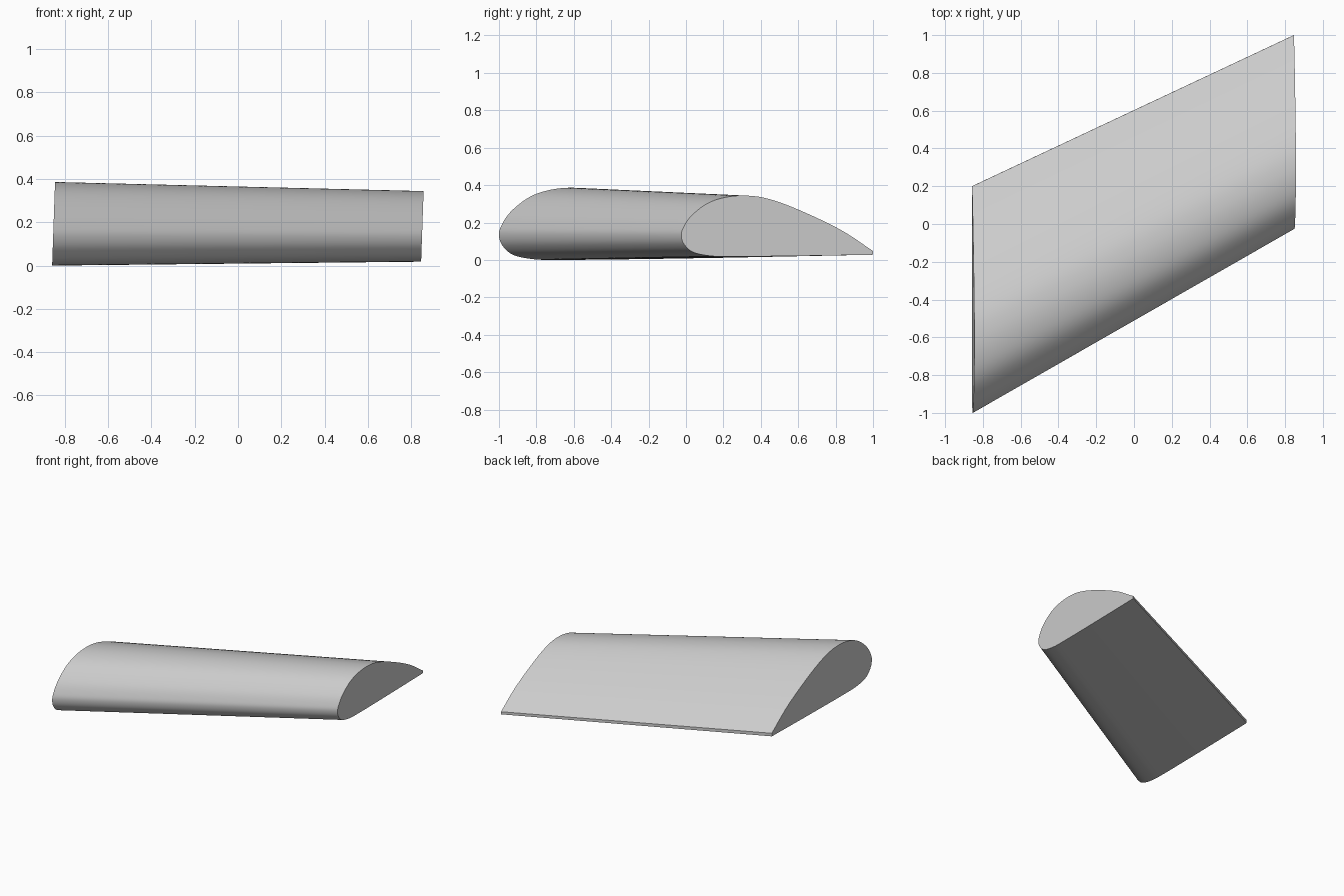
import bpy
import bmesh
from mathutils import Vector

cube = bpy.data.objects.get("Cube")
if cube:
    bpy.data.objects.remove(cube)

# Airfoil control points (chord fraction, thickness fraction), over the top and back underneath
PROFILE = [(1, 0.09), (0.83, 0.44), (0.61, 0.77), (0.45, 0.95), (0.33, 1), (0.22, 0.965),
           (0.13, 0.86), (0.05, 0.66), (0.01, 0.47), (0, 0.34), (0.015, 0.2),
           (0.06, 0.075), (0.14, 0.015), (0.25, 0), (0.6, 0.01), (1, 0.03)]
STEPS = 6


def smooth_path(points, steps):
    """Catmull-Rom spline through an open list of points."""
    pts = [Vector(p) for p in points]
    pts = [2 * pts[0] - pts[1]] + pts + [2 * pts[-1] - pts[-2]]
    path = []
    for a, b, c, d in zip(pts, pts[1:], pts[2:], pts[3:]):
        for i in range(steps):
            t = i / steps
            path.append(0.5 * (2 * b + (c - a) * t + (2 * a - 5 * b + 4 * c - d) * t ** 2
                               + (3 * b - a - 3 * c + d) * t ** 3))
    return path + [pts[-2]]


def add_section(bm, outline, x, nose_y, tail_y, base_z, top_z):
    """One end of the wing, leaning slightly towards +x at the top."""
    ring = []
    for u, v in outline:
        z = base_z + v * (top_z - base_z)
        lean = 0.035 * (z - 0.19)
        ring.append(bm.verts.new((x + lean, nose_y + u * (tail_y - nose_y), z)))
    return ring


# Swept, tapered wing lofted between its two end sections
outline = smooth_path(PROFILE, STEPS)
bm = bmesh.new()
root = add_section(bm, outline, -0.852, -1.0, 0.2, 0.0, 0.386)
tip = add_section(bm, outline, 0.852, -0.025, 1.0, 0.018, 0.344)
count = len(outline)
for i in range(count):
    j = (i + 1) % count
    bm.faces.new((root[i], root[j], tip[j], tip[i]))
bm.faces.new(root)
bm.faces.new(tip)
bmesh.ops.recalc_face_normals(bm, faces=bm.faces)

mesh = bpy.data.meshes.new("wing_section")
bm.to_mesh(mesh)
bm.free()
wing = bpy.data.objects.new("wing_section", mesh)
bpy.context.collection.objects.link(wing)

# Smooth skin with crisp end edges
bpy.ops.object.select_all(action='DESELECT')
wing.select_set(True)
bpy.context.view_layer.objects.active = wing
bpy.ops.object.shade_smooth_by_angle()
